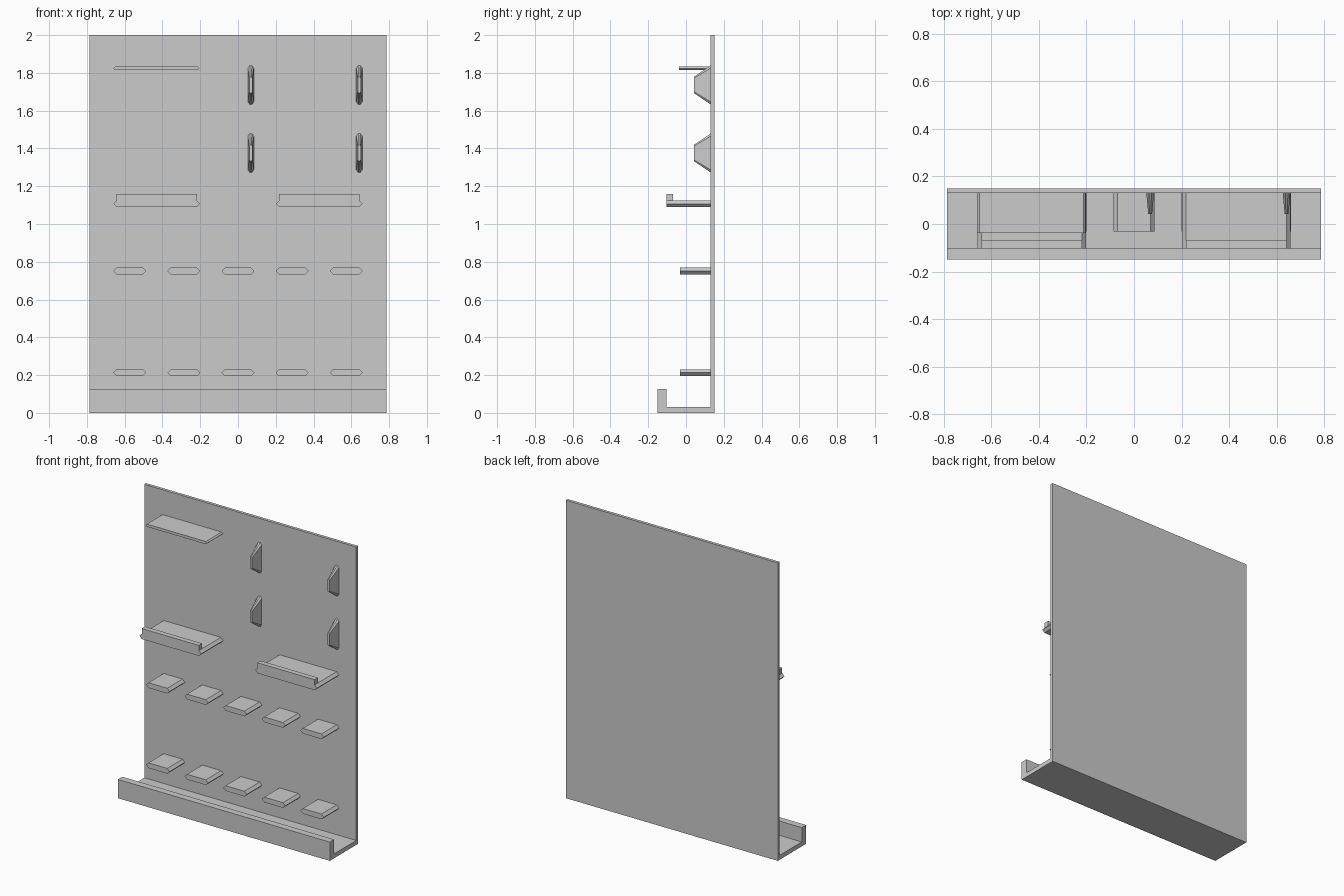
import bpy, bmesh

if "Cube" in bpy.data.objects:
    bpy.data.objects.remove(bpy.data.objects["Cube"])


def loft(name, ring_a, ring_b):
    """Closed solid between two matching point rings."""
    bm = bmesh.new()
    a = [bm.verts.new(p) for p in ring_a]
    b = [bm.verts.new(p) for p in ring_b]
    n = len(a)
    bm.faces.new(a)
    bm.faces.new(b[::-1])
    for i in range(n):
        bm.faces.new((a[i], b[i], b[(i + 1) % n], a[(i + 1) % n]))
    bmesh.ops.recalc_face_normals(bm, faces=bm.faces)
    me = bpy.data.meshes.new(name)
    bm.to_mesh(me)
    bm.free()
    ob = bpy.data.objects.new(name, me)
    bpy.context.collection.objects.link(ob)
    return ob


def hex_ring(y, x, z, hw, hh, c):
    """Flat hexagon with pointed left and right ends."""
    return [(x - hw, y, z), (x - hw + c, y, z - hh), (x + hw - c, y, z - hh),
            (x + hw, y, z), (x + hw - c, y, z + hh), (x - hw + c, y, z + hh)]


def upright_ring(y, x, z, hw, hh, c):
    """Tall narrow section with chamfered top and bottom."""
    t = hw * 0.35
    return [(x - t, y, z - hh), (x + t, y, z - hh), (x + hw, y, z - hh + c),
            (x + hw, y, z + hh - c), (x + t, y, z + hh), (x - t, y, z + hh),
            (x - hw, y, z + hh - c), (x - hw, y, z - hh + c)]


WALL = 0.13
HALF = 0.787

# Back panel and bottom tray as one profile
profile = [(0.15, 0), (0.15, 2), (WALL, 2), (WALL, 0.03), (-0.104, 0.03),
           (-0.104, 0.126), (-0.15, 0.126), (-0.15, 0)]
loft("back_panel_and_tray", [(-HALF, y, z) for y, z in profile],
     [(HALF, y, z) for y, z in profile])

# Two rows of five pegs
for row, z in enumerate((0.213, 0.751)):
    for i in range(5):
        x = (i - 2) * 0.2865
        loft(f"peg_{row}_{i}", hex_ring(WALL, x, z, 0.087, 0.0175, 0.017),
             hex_ring(-0.032, x, z, 0.087, 0.0175, 0.017))

# Thin upper shelf
loft("upper_shelf", hex_ring(WALL, -0.432, 1.824, 0.228, 0.009, 0.009),
     hex_ring(-0.037, -0.432, 1.824, 0.228, 0.009, 0.009))

# Mirrored pair of lipped shelves
for side, s in (("left", -1), ("right", 1)):
    x, z, y0, y1 = s * 0.43, 1.107, -0.104, -0.069
    loft(f"{side}_shelf", hex_ring(WALL, x, z, 0.229, 0.0175, 0.017),
         hex_ring(y0, x, z, 0.229, 0.0175, 0.017))
    lip = [(-0.212, 1.1245), (0.212, 1.1245), (0.212, 1.16), (-0.212, 1.16)]
    loft(f"{side}_shelf_lip", [(x + u, y0, v) for u, v in lip],
         [(x + u, y1, v) for u, v in lip])

# Four tapered hooks
for i, x in enumerate((0.068, 0.642)):
    for j, z in enumerate((1.376, 1.736)):
        loft(f"hook_{i}_{j}", upright_ring(WALL, x, z, 0.016, 0.103, 0.014),
             upright_ring(0.042, x, z, 0.008, 0.043, 0.007))
